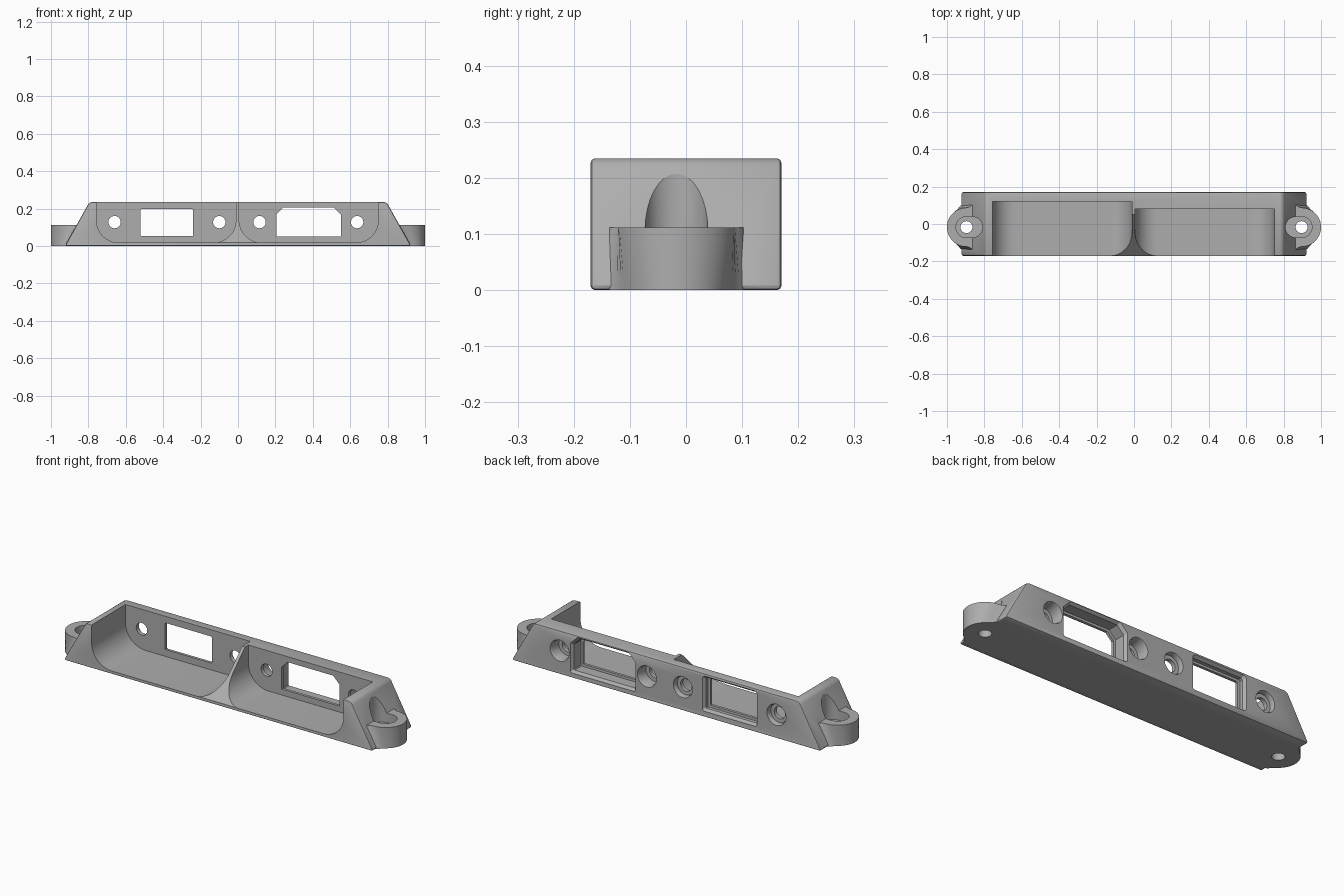
import bpy, bmesh
from math import sin, cos, pi, sqrt

if "Cube" in bpy.data.objects:
    bpy.data.objects.remove(bpy.data.objects["Cube"])

grey = bpy.data.materials.new("Plain grey")
grey.use_nodes = True
grey.diffuse_color = (0.42, 0.42, 0.42, 1)
grey.node_tree.nodes["Principled BSDF"].inputs["Base Color"].default_value = (0.42, 0.42, 0.42, 1)


def loft(name, rings, bevel=0):
    """Closed solid through matching rings of points."""
    bm = bmesh.new()
    loops = [[bm.verts.new(p) for p in ring] for ring in rings]
    n = len(loops[0])
    for a, b in zip(loops, loops[1:]):
        for i in range(n):
            j = (i + 1) % n
            bm.faces.new((a[i], a[j], b[j], b[i]))
    bm.faces.new(loops[0][::-1])
    bm.faces.new(loops[-1])
    bmesh.ops.recalc_face_normals(bm, faces=bm.faces)
    if bevel:
        sharp = [e for e in bm.edges if e.calc_face_angle(0) > 0.9]
        bmesh.ops.bevel(bm, geom=sharp, offset=bevel, segments=2, profile=0.5, affect='EDGES')
    mesh = bpy.data.meshes.new(name)
    bm.to_mesh(mesh)
    bm.free()
    mesh.materials.append(grey)
    ob = bpy.data.objects.new(name, mesh)
    bpy.context.collection.objects.link(ob)
    return ob


def arc(cx, cy, r, a0, a1, n):
    return [(cx + r * cos(a0 + (a1 - a0) * i / n), cy + r * sin(a0 + (a1 - a0) * i / n))
            for i in range(n + 1)]


def circle(cx, cy, r, n=32):
    return arc(cx, cy, r, 0, 2 * pi, n)[:-1]


def along_y(pts, y):
    return [(x, y, z) for x, z in pts]


def along_z(pts, z):
    return [(x, y, z) for x, y in pts]


def combine(target, tool, operation):
    """Apply a boolean and remove the tool."""
    mod = target.modifiers.new("Boolean", 'BOOLEAN')
    mod.operation = operation
    mod.solver = 'EXACT'
    mod.object = tool
    bpy.context.view_layer.update()
    result = bpy.data.meshes.new_from_object(
        target.evaluated_get(bpy.context.evaluated_depsgraph_get()))
    target.modifiers.clear()
    target.data = result
    bpy.data.objects.remove(tool)


DEPTH, TOP = 0.17, 0.235
EAR_X, EAR_Y, EAR_R, EAR_TOP = 0.896, -0.017, 0.104, 0.112


def slope_x(z):
    return 0.926 - 0.576 * z


# Bracket body: wide-footed prism with rounded shoulders
half = [(0.921, 0), (0.921, 0.009)] + arc(0.777, TOP - 0.03, 0.03, pi / 6, pi / 2, 6)
outline = half + [(-x, z) for x, z in reversed(half)]
body = loft("bracket_body", [along_y(outline, -DEPTH), along_y(outline, DEPTH)], 0.008)


# Mounting ears, flaring where they meet the sloped ends
def ear_plan(z, side):
    start, pts = slope_x(z) - 0.03, []
    for i in range(25):
        x = start + (1 - start) * sin(pi / 2 * i / 24)
        w = sqrt(max(0, EAR_R ** 2 - max(0, x - EAR_X) ** 2))
        w += 0.018 * min(1, max(0, 1 - (x - slope_x(z)) / 0.035)) ** 2
        pts.append((x, w if i < 24 else 0))
    plan = pts + [(x, -w) for x, w in reversed(pts[:-1])]
    return [(side * x, EAR_Y + w, z) for x, w in plan]


for side in (-1, 1):
    ear = loft("mounting_ear", [ear_plan(z, side) for z in (0, EAR_TOP)])
    combine(body, ear, 'UNION')

# Screw clearance slots and through holes in the ears
for side in (-1, 1):
    slot = arc(0.866, EAR_Y, 0.056, pi / 2, 3 * pi / 2, 16) + \
        arc(EAR_X, EAR_Y, 0.056, -pi / 2, pi / 2, 16)
    slot = [(side * x, y) for x, y in slot]
    combine(body, loft("ear_slot", [along_z(slot, 0.06), along_z(slot, 0.4)]), 'DIFFERENCE')
    hole = circle(side * EAR_X, EAR_Y, 0.032)
    combine(body, loft("ear_hole", [along_z(hole, -0.1), along_z(hole, 0.1)]), 'DIFFERENCE')


# Two trays, open at the top and front, with rounded floors
def tray(x0, x1, back):
    r, floor = 0.12, 0.018
    pts = [(x0, 0.4)] + arc(x0 + r, floor + r, r, pi, 1.5 * pi, 14)
    pts += arc(x1 - r, floor + r, r, 1.5 * pi, 2 * pi, 14) + [(x1, 0.4)]
    combine(body, loft("tray", [along_y(pts, -0.4), along_y(pts, back)]), 'DIFFERENCE')


tray(-0.757, -0.011, 0.12)
tray(0.006, 0.75, 0.08)

# Sloping front edge of the divider
wedge = [(-0.185, 0.004), (0.07, 0.254), (-0.185, 0.254)]
combine(body, loft("divider_slope", [[(x, y, z) for y, z in wedge] for x in (-0.135, 0.13)]),
        'DIFFERENCE')


# Port windows, straight inside and flared at the back
def window(x0, x1, z0, z1, corner, inner):
    def ring(g, y):
        c = corner + 0.3 * g
        return along_y([(x0 - g, z0 - g + 0.3 * g), (x0 - 0.7 * g, z0 - g), (x1 + 0.7 * g, z0 - g),
                        (x1 + g, z0 - 0.7 * g), (x1 + g, z1 + g - c), (x1 + g - c, z1 + g),
                        (x0 - g + c, z1 + g), (x0 - g, z1 + g - c)], y)
    rings = [ring(0.002, inner - 0.05), ring(0.002, inner + 0.015),
             ring(0.014, inner + 0.016), ring(0.014, 0.155), ring(0.029, 0.175)]
    combine(body, loft("window", rings), 'DIFFERENCE')


window(-0.518, -0.242, 0.057, 0.197, 0.004, 0.12)
window(0.207, 0.548, 0.052, 0.203, 0.036, 0.08)

# Port screw holes with counterbores on the back
for x, wall in ((-0.66, 0.12), (-0.1, 0.12), (0.115, 0.08), (0.637, 0.08)):
    rings = [along_y(circle(x, 0.128, r), y)
             for r, y in ((0.033, wall - 0.03), (0.033, wall + 0.022),
                          (0.052, wall + 0.023), (0.052, 0.16), (0.062, 0.18))]
    combine(body, loft("screw_hole", rings), 'DIFFERENCE')

bpy.ops.object.select_all(action='DESELECT')
body.select_set(True)
bpy.context.view_layer.objects.active = body
bpy.ops.object.shade_smooth_by_angle(angle=0.5)
